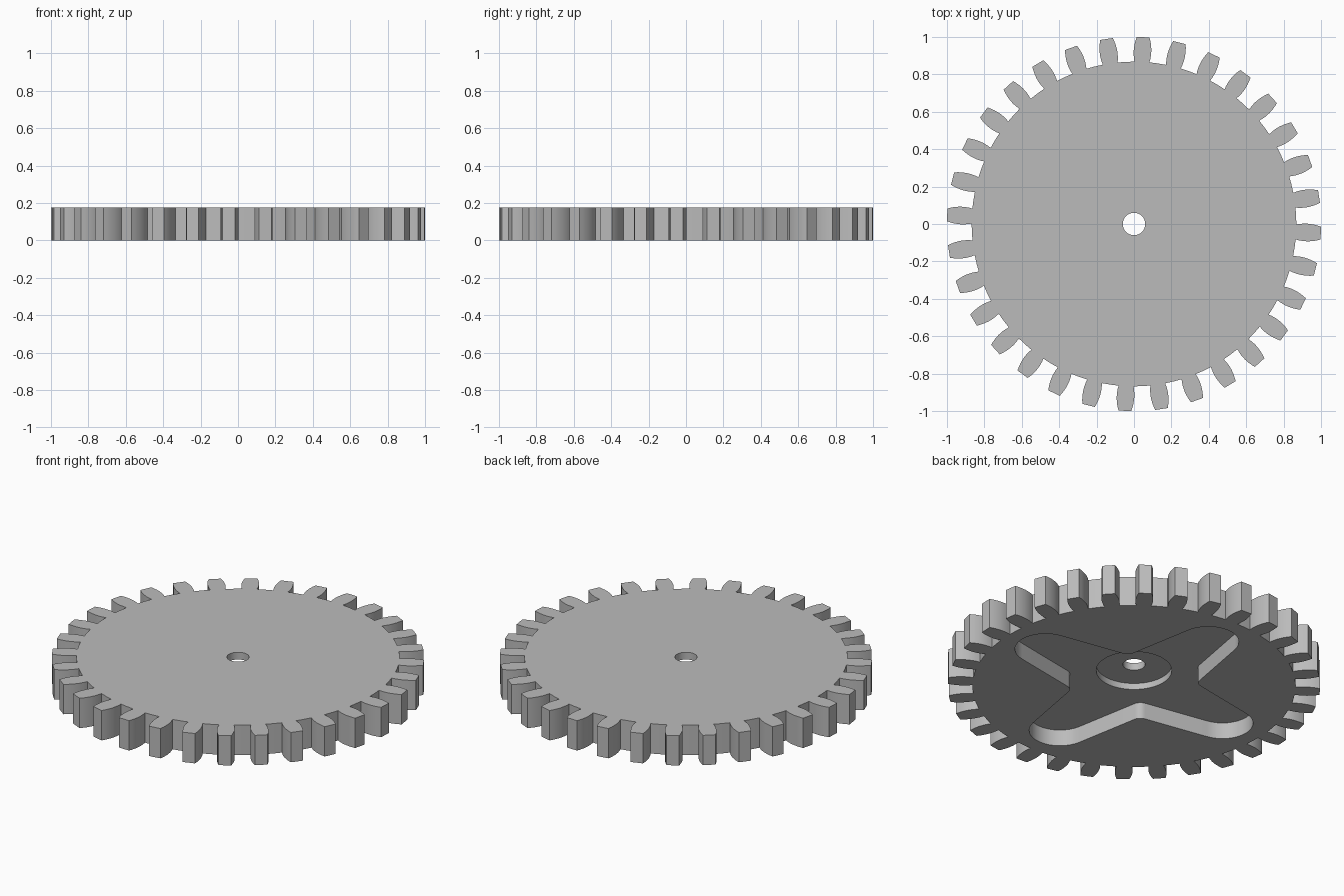
import bpy, bmesh, math
from math import sin, cos, radians, pi, tau

if "Cube" in bpy.data.objects:
    bpy.data.objects.remove(bpy.data.objects["Cube"])

HEIGHT = 0.177
TEETH = 32
POCKET_TOP = 0.097
BORE_TOP = 0.134

grey = bpy.data.materials.new("plain grey")
grey.use_nodes = True
grey.diffuse_color = (0.5, 0.5, 0.5, 1)
grey.node_tree.nodes["Principled BSDF"].inputs["Base Color"].default_value = (0.5, 0.5, 0.5, 1)


def prism(name, outline, z0, z1):
    """Extrude a closed counter-clockwise outline from z0 to z1."""
    bm = bmesh.new()
    base = bm.faces.new([bm.verts.new((x, y, z0)) for x, y in outline])
    top = bmesh.ops.extrude_face_region(bm, geom=[base])["geom"]
    verts = [v for v in top if isinstance(v, bmesh.types.BMVert)]
    bmesh.ops.translate(bm, vec=(0, 0, z1 - z0), verts=verts)
    bmesh.ops.recalc_face_normals(bm, faces=bm.faces)
    mesh = bpy.data.meshes.new(name)
    bm.to_mesh(mesh)
    bm.free()
    mesh.materials.append(grey)
    obj = bpy.data.objects.new(name, mesh)
    bpy.context.collection.objects.link(obj)
    return obj


def rotate(points, angle):
    c, s = cos(angle), sin(angle)
    return [(x * c - y * s, x * s + y * c) for x, y in points]


def arc(cx, cy, r, start, end, steps):
    angles = [radians(start + (end - start) * i / steps) for i in range(steps + 1)]
    return [(cx + r * cos(a), cy + r * sin(a)) for a in angles]


def circle(r, steps):
    return [(r * cos(tau * i / steps), r * sin(tau * i / steps)) for i in range(steps)]


# Gear outline: one bulging tooth (radius, half width) repeated around the rim
flank = [(0.867, 0.040), (0.885, 0.044), (0.91, 0.047), (0.935, 0.047),
         (0.96, 0.044), (0.98, 0.040), (1.0, 0.034)]
tooth = [(r, -w) for r, w in flank] + [(r, w) for r, w in reversed(flank)]
pitch = tau / TEETH
rim = []
for i in range(TEETH):
    rim += rotate(tooth, (i - 0.25) * pitch)
    rim += rotate([(0.868, 0)], (i + 0.25) * pitch)
gear = prism("gear_wheel", rim, 0, HEIGHT)

# Cross-shaped pocket underneath: rounded arm ends, filleted inner corners
arm = arc(0.62, 0, 0.165, -80, 80, 16) + arc(0.28, 0.28, 0.05, 260, 190, 6)
cross = []
for i in range(4):
    cross += rotate(arm, i * pi / 2)

cutters = [
    prism("pocket_cutter", cross, -0.1, POCKET_TOP),
    prism("bore_cutter", circle(0.203, 64), -0.1, BORE_TOP),
    prism("axle_cutter", circle(0.06, 32), -0.1, HEIGHT + 0.1),
]

# Cut the recesses and the axle hole into the wheel
for cutter in cutters:
    cutter.hide_render = True
    mod = gear.modifiers.new(cutter.name, "BOOLEAN")
    mod.operation = "DIFFERENCE"
    mod.solver = "EXACT"
    mod.object = cutter

bpy.context.view_layer.update()
result = bpy.data.meshes.new_from_object(gear.evaluated_get(bpy.context.evaluated_depsgraph_get()))
gear.modifiers.clear()
gear.data = result
gear.data.name = "gear_wheel"
for cutter in cutters:
    bpy.data.objects.remove(cutter)

# Smooth the curved walls, keep the rims sharp
bpy.ops.object.select_all(action="DESELECT")
gear.select_set(True)
bpy.context.view_layer.objects.active = gear
bpy.ops.object.shade_smooth_by_angle(angle=radians(25))
